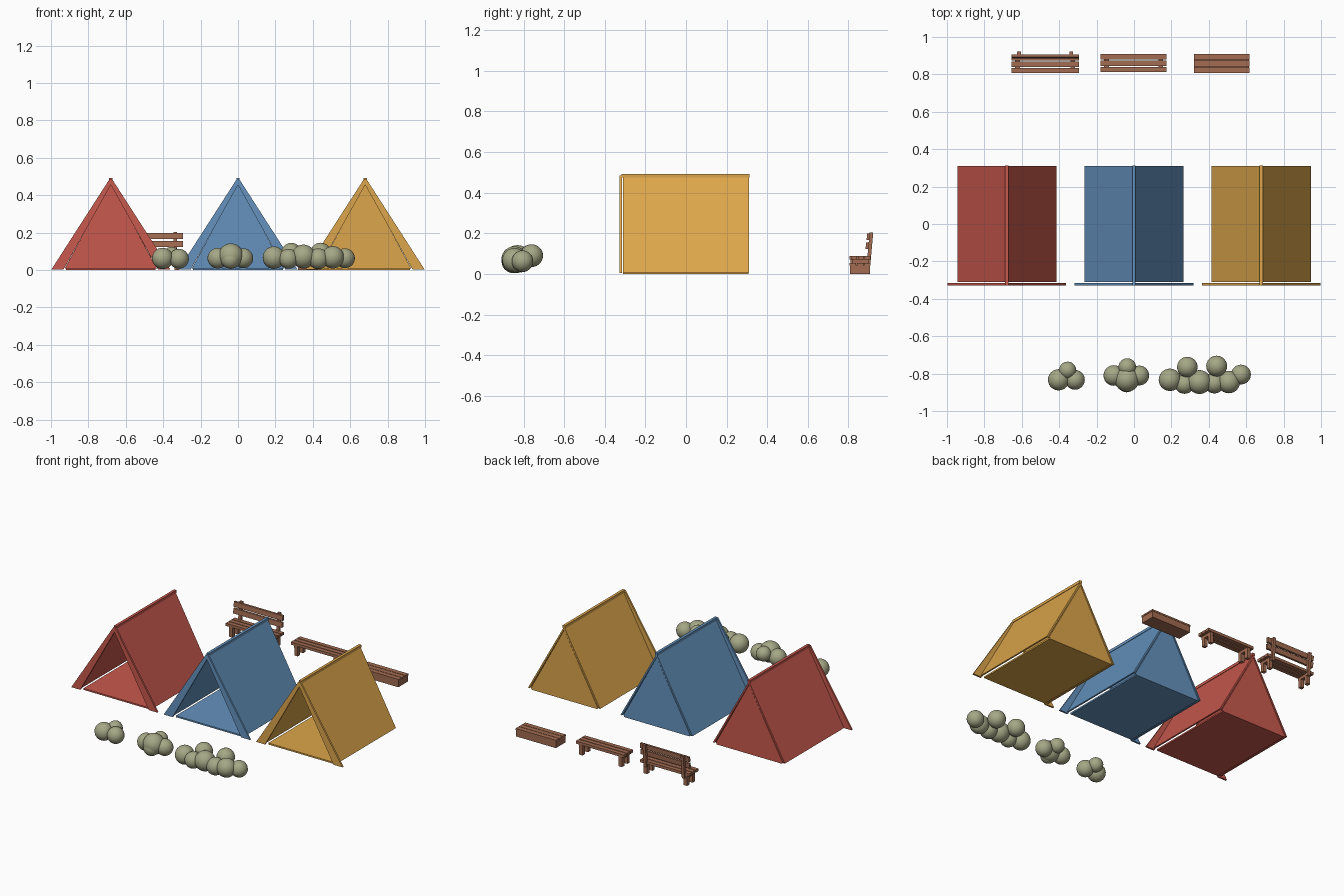
import bpy, bmesh, math
from mathutils import Vector

if "Cube" in bpy.data.objects:
    bpy.data.objects.remove(bpy.data.objects["Cube"])


def material(name, rgb):
    m = bpy.data.materials.new(name)
    m.diffuse_color = (*rgb, 1)
    m.use_nodes = True
    m.node_tree.nodes["Principled BSDF"].inputs["Base Color"].default_value = m.diffuse_color
    return m


WOOD = material("wood", (0.36, 0.15, 0.085))
LEAF = material("leaf", (0.38, 0.39, 0.24))


def finish(name, bm, mat, smooth=False):
    bmesh.ops.recalc_face_normals(bm, faces=bm.faces)
    for f in bm.faces:
        f.smooth = smooth
    me = bpy.data.meshes.new(name)
    bm.to_mesh(me)
    bm.free()
    me.materials.append(mat)
    ob = bpy.data.objects.new(name, me)
    bpy.context.collection.objects.link(ob)
    return ob


def prism(name, profile, y0, y1, mat, cx=0.0):
    """Extrude an (x, z) profile from y0 to y1."""
    bm = bmesh.new()
    face = bm.faces.new([bm.verts.new((cx + x, y0, z)) for x, z in profile])
    new = bmesh.ops.extrude_face_region(bm, geom=[face])["geom"]
    verts = [v for v in new if isinstance(v, bmesh.types.BMVert)]
    bmesh.ops.translate(bm, verts=verts, vec=(0, y1 - y0, 0))
    return finish(name, bm, mat)


def box(name, x0, x1, y0, y1, z0, z1, mat=WOOD, lean=0.0):
    """Box, with its top optionally shifted in y."""
    bm = bmesh.new()
    bmesh.ops.create_cube(bm, size=1)
    for v in bm.verts:
        v.co = Vector(((x0, x1)[v.co.x > 0],
                       (y0, y1)[v.co.y > 0] + (lean if v.co.z > 0 else 0),
                       (z0, z1)[v.co.z > 0]))
    return finish(name, bm, mat)


def tent(color, cx, mat):
    # sloping walls and front flaps, mirrored left and right
    for side, s in (("left", -1), ("right", 1)):
        wall = [(0, 0.484), (s * 0.265, 0.008), (s * 0.254, 0.008), (0, 0.464)]
        prism(f"{color}_{side}_wall", wall, -0.31, 0.31, mat, cx)
        flap = [(0, 0.484), (s * 0.008, 0.484), (s * 0.317, 0.004),
                (s * 0.252, 0.004), (0, 0.455)]
        prism(f"{color}_{side}_flap", flap, -0.328, -0.316, mat, cx)
    # back panel, floor and ridge
    prism(f"{color}_back_panel", [(-0.247, 0.008), (0.247, 0.008), (0, 0.46)], 0.296, 0.308, mat, cx)
    box(f"{color}_floor", cx - 0.24, cx + 0.24, -0.31, 0.308, 0.0, 0.01, mat)
    box(f"{color}_ridge", cx - 0.009, cx + 0.009, -0.318, 0.312, 0.474, 0.492, mat)


tent("red", -0.68, material("red_canvas", (0.58, 0.10, 0.075)))
tent("blue", 0.0, material("blue_canvas", (0.13, 0.29, 0.52)))
tent("yellow", 0.68, material("yellow_canvas", (0.72, 0.38, 0.07)))


def bench(name, x0, x1, y0):
    # three seat slats on crossbars and four legs
    for i in range(3):
        y = y0 + i * 0.034
        box(f"{name}_seat_slat_{i + 1}", x0, x1, y, y + 0.028, 0.07, 0.088)
    for side, x in (("left", x0 + 0.02), ("right", x1 - 0.045)):
        box(f"{name}_{side}_crossbar", x, x + 0.025, y0 + 0.005, y0 + 0.09, 0.052, 0.07)
        for end, y in (("front", y0 + 0.008), ("back", y0 + 0.065)):
            box(f"{name}_{side}_{end}_leg", x, x + 0.025, y, y + 0.024, 0, 0.054)


# bench with backrest
bench("back_bench", -0.655, -0.295, 0.806)
for side, x in (("left", -0.625), ("right", -0.345)):
    box(f"backrest_{side}_post", x, x + 0.02, 0.89, 0.908, 0.05, 0.203, lean=0.014)
for i, z in enumerate((0.123, 0.166)):
    box(f"backrest_slat_{i + 1}", -0.655, -0.295, 0.884 + i * 0.005, 0.898 + i * 0.005, z, z + 0.033, lean=0.003)

# plain bench
bench("plain_bench", -0.18, 0.175, 0.812)

# low solid bench with plank top
box("low_bench_base", 0.322, 0.614, 0.808, 0.907, 0, 0.042)
for i in range(3):
    y = 0.806 + i * 0.0355
    box(f"low_bench_plank_{i + 1}", 0.32, 0.617, y, y + 0.032, 0.042, 0.053)


def bush(name, blobs):
    bm = bmesh.new()
    for x, y, z, r in blobs:
        new = bmesh.ops.create_uvsphere(bm, u_segments=24, v_segments=14, radius=r)["verts"]
        bmesh.ops.translate(bm, verts=new, vec=(x, y, z))
    finish(name, bm, LEAF, True)


# bushes as clusters of round blobs (x, y, z, radius)
bush("small_bush", [(-0.403, -0.833, 0.062, 0.057), (-0.316, -0.833, 0.06, 0.053),
                    (-0.355, -0.782, 0.078, 0.046)])
bush("medium_bush", [(-0.108, -0.81, 0.063, 0.055), (-0.038, -0.83, 0.075, 0.067),
                     (0.028, -0.81, 0.063, 0.053), (-0.036, -0.765, 0.085, 0.047),
                     (-0.04, -0.85, 0.056, 0.05)])
bush("long_bush", [(0.192, -0.833, 0.066, 0.06), (0.27, -0.855, 0.06, 0.053),
                   (0.285, -0.765, 0.09, 0.055), (0.35, -0.845, 0.072, 0.064),
                   (0.43, -0.85, 0.06, 0.056), (0.442, -0.76, 0.09, 0.056),
                   (0.507, -0.845, 0.068, 0.06), (0.572, -0.805, 0.063, 0.053)])
